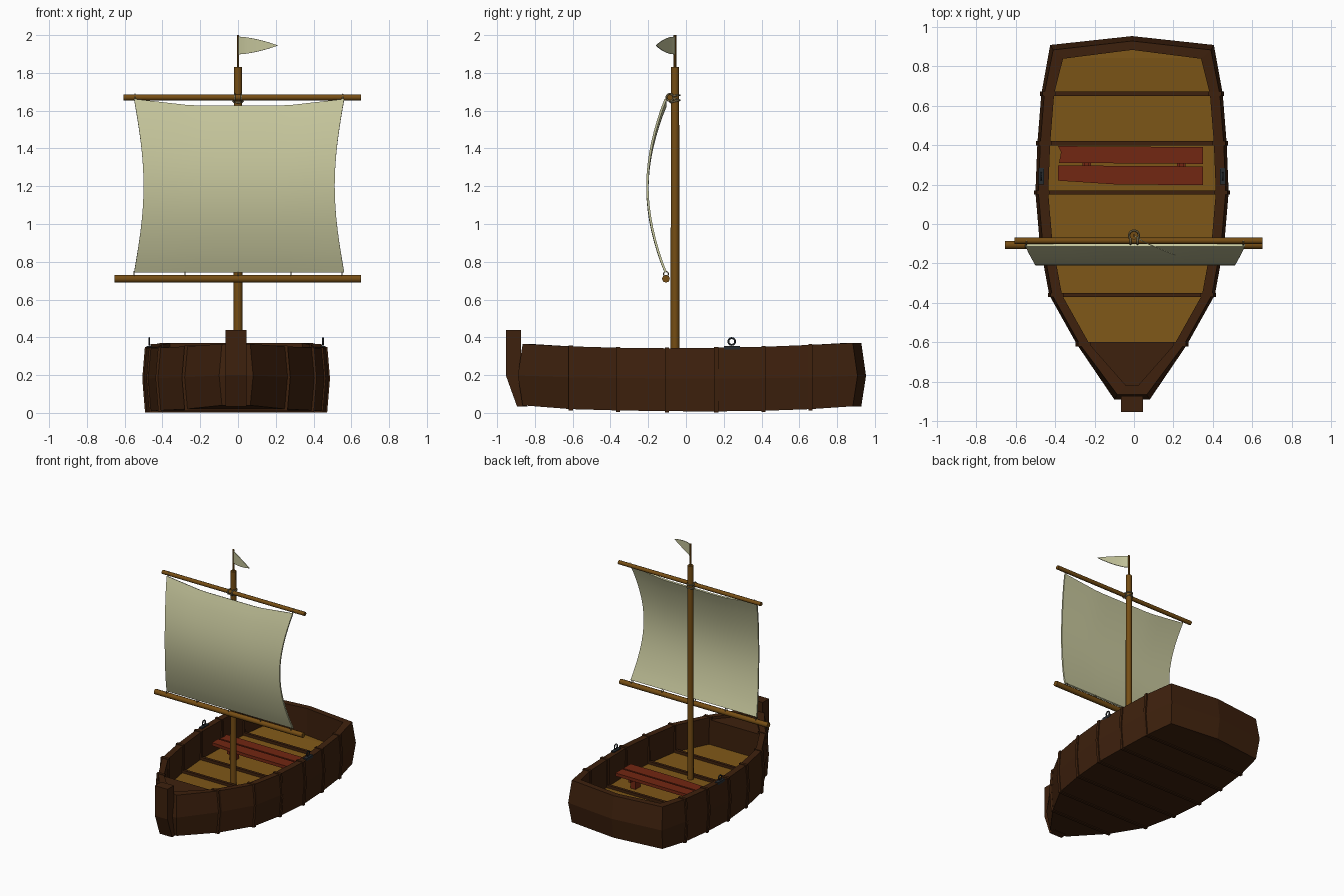
import bpy, bmesh, math
from mathutils import Vector

if "Cube" in bpy.data.objects:
    bpy.data.objects.remove(bpy.data.objects["Cube"])


def mat(name, r, g, b):
    m = bpy.data.materials.new(name)
    m.diffuse_color = (r, g, b, 1)
    m.use_nodes = True
    m.node_tree.nodes["Principled BSDF"].inputs["Base Color"].default_value = m.diffuse_color
    return m


DARK = mat("dark_wood", 0.048, 0.015, 0.004)
GOLD = mat("floor_wood", 0.21, 0.095, 0.009)
POLE = mat("pole_wood", 0.18, 0.075, 0.007)
RED = mat("red_wood", 0.17, 0.020, 0.006)
CLOTH = mat("sail_cloth", 0.56, 0.56, 0.33)
ROPE = mat("rope", 0.20, 0.16, 0.08)
IRON = mat("iron", 0.02, 0.025, 0.03)


def make(name, verts, faces, material, smooth=False):
    me = bpy.data.meshes.new(name)
    me.from_pydata([tuple(v) for v in verts], [], faces)
    bm = bmesh.new()
    bm.from_mesh(me)
    bmesh.ops.recalc_face_normals(bm, faces=bm.faces)
    bm.to_mesh(me)
    bm.free()
    if smooth:
        me.polygons.foreach_set("use_smooth", [True] * len(me.polygons))
    me.materials.append(material)
    ob = bpy.data.objects.new(name, me)
    bpy.context.collection.objects.link(ob)
    return ob


def rod(name, a, b, r, material, sides=8, r2=None):
    a, b = Vector(a), Vector(b)
    bpy.ops.mesh.primitive_cone_add(vertices=sides, radius1=r, radius2=r2 or r,
                                    depth=(b - a).length, location=(a + b) / 2)
    ob = bpy.context.object
    ob.rotation_euler = (b - a).to_track_quat('Z', 'Y').to_euler()
    ob.name = name
    ob.data.materials.append(material)
    bpy.ops.object.shade_smooth_by_angle(angle=math.radians(50))
    return ob


def ring(name, loc, rot, major, minor, material):
    bpy.ops.mesh.primitive_torus_add(location=loc, rotation=rot, major_radius=major, minor_radius=minor,
                                     major_segments=14, minor_segments=6)
    ob = bpy.context.object
    ob.name = name
    ob.data.materials.append(material)
    bpy.ops.object.shade_smooth()


def prism(name, outline, lo, hi, axis, material):
    """Extrude a 2D outline along one axis."""
    n = len(outline)
    put = {'x': lambda p, h: (h, p[0], p[1]),
           'y': lambda p, h: (p[0], h, p[1]),
           'z': lambda p, h: (p[0], p[1], h)}[axis]
    verts = [put(p, h) for h in (lo, hi) for p in outline]
    faces = [list(range(n)), list(range(n, 2 * n))]
    faces += [(i, (i + 1) % n, n + (i + 1) % n, n + i) for i in range(n)]
    return make(name, verts, faces, material)


def box(name, x0, x1, y0, y1, z0, z1, material):
    return prism(name, [(x0, y0), (x1, y0), (x1, y1), (x0, y1)], z0, z1, 'z', material)


# Hull stations from bow to stern: y, half width, keel height, rim height
CX = -0.01
STATIONS = [(-0.89, 0.09, 0.04, 0.365), (-0.61, 0.28, 0.02, 0.352), (-0.36, 0.42, 0.013, 0.345),
            (-0.10, 0.468, 0.009, 0.342), (0.16, 0.49, 0.008, 0.345), (0.41, 0.48, 0.011, 0.35),
            (0.66, 0.46, 0.02, 0.36), (0.908, 0.415, 0.035, 0.37)]


def loop(inset, end, height):
    """Closed plan outline: starboard bow to stern, stern centre, port back to bow."""
    half = []
    for i, (y, w, zb, zt) in enumerate(STATIONS):
        y += end if i == 0 else -end if i == 7 else 0
        half.append((max(w - inset, 0.03), y, height(zb, zt)))
    y, z = half[-1][1:]
    return ([Vector((CX + x, y, z)) for x, y, z in half] + [Vector((CX, y + 0.045, z))]
            + [Vector((CX - x, y, z)) for x, y, z in reversed(half)])


N = 17


def strips(base):
    return [(base + i, base + i + 1, base + N - 2 - i, base + N - 1 - i) for i in range(7)] \
        + [(base + 7, base + 8, base + 9)]


loops = [loop(0.015, 0.025, lambda b, t: b),
         loop(0, 0, lambda b, t: b * 0.5 + 0.178),
         loop(0.015, 0.025, lambda b, t: t),
         loop(0.065, 0.07, lambda b, t: t),
         loop(0.06, 0.065, lambda b, t: b + 0.10)]
faces = strips(0) + strips(4 * N)
for k in range(4):
    faces += [(k * N + i, k * N + (i + 1) % N, (k + 1) * N + (i + 1) % N, (k + 1) * N + i) for i in range(N)]
make("hull", [v for l in loops for v in l], faces, DARK)

# Golden floor boards, one panel per bay
fl = loop(0.062, 0.067, lambda b, t: b + 0.118)
make("floor", fl, strips(0)[1:], GOLD)

# U-shaped frames wrapping the hull at each station
for y, w, zb, zt in STATIONS[1:7]:
    side = [(w - 0.072, zb + 0.14), (w - 0.072, zt + 0.005), (w - 0.007, zt + 0.005),
            (w + 0.007, zb * 0.5 + 0.178), (w - 0.008, zb - 0.007)]
    outline = [(CX + x, z) for x, z in side] + [(CX - x, z) for x, z in reversed(side)]
    prism("frame", outline, y - 0.011, y + 0.011, 'y', DARK)

# Foredeck with bulkhead, and the stem post
prism("foredeck", [(CX - 0.225, -0.60), (CX + 0.225, -0.60), (CX + 0.04, -0.84), (CX - 0.04, -0.84)],
      0.315, 0.335, 'z', DARK)
box("bulkhead", CX - 0.225, CX + 0.225, -0.615, -0.598, 0.10, 0.335, DARK)
prism("stem_post", [(-0.954, 0.44), (-0.954, 0.20), (-0.895, 0.035), (-0.84, 0.035), (-0.873, 0.20),
                    (-0.873, 0.44)], CX - 0.055, CX + 0.055, 'x', DARK)

# Seat: two rough planks on cross beams and legs
prism("seat_back_plank", [(-0.38, 0.31), (0.35, 0.305), (0.35, 0.39), (-0.385, 0.395), (-0.37, 0.365)],
      0.225, 0.25, 'z', RED)
prism("seat_front_plank", [(-0.385, 0.22), (-0.08, 0.20), (0.35, 0.198), (0.35, 0.292), (-0.385, 0.297)],
      0.225, 0.25, 'z', RED)
for x in (-0.24, 0.24):
    box("seat_beam", x - 0.01, x + 0.01, 0.22, 0.37, 0.195, 0.226, RED)
    box("seat_leg", x - 0.022, x + 0.022, 0.265, 0.325, 0.10, 0.20, RED)

# Oarlocks on both rims
for x in (CX - 0.46, CX + 0.46):
    box("oarlock_plate", x - 0.014, x + 0.014, 0.20, 0.285, 0.335, 0.355, IRON)
    ring("oarlock_ring", (x, 0.242, 0.378), (0, math.pi / 2, 0), 0.018, 0.005, IRON)

# Mast, flag pole and yards
MY = -0.058
rod("mast", (0, MY, 0.10), (0, MY, 1.83), 0.0235, POLE, 8, 0.022)
rod("flag_pole", (0, MY, 1.82), (0, MY, 2.0), 0.007, POLE, 6)
rod("upper_yard", (-0.605, -0.085, 1.67), (0.652, -0.085, 1.67), 0.016, POLE)
rod("lower_yard", (-0.655, -0.106, 0.71), (0.652, -0.106, 0.71), 0.021, POLE)

# Rope lashing where the upper yard meets the mast
for z, tilt in ((1.65, 0.25), (1.662, -0.3), (1.68, 0.1)):
    ring("mast_lashing", (0, MY, z), (tilt, 0, 0), 0.026, 0.005, ROPE)
for x in (-0.018, 0.018):
    ring("yard_lashing", (x, -0.085, 1.67), (0, math.pi / 2, 0), 0.019, 0.005, ROPE)

# Sail: bellied sheet with hollow side and top edges
NU, NV = 16, 16
verts = []
for j in range(NV + 1):
    v = j / NV
    bulge = math.sin(math.pi * v) ** 0.9
    for i in range(NU + 1):
        u = 2 * i / NU - 1
        top = 1.625 + 0.035 * max(0, (abs(u) - 0.45) / 0.55)
        z = 0.745 + (top - 0.745) * v
        x = u * (0.556 - 0.05 * math.sin(math.pi * v))
        verts.append((x + 0.006, -0.108 - 0.096 * bulge, z))
quads = [(j * (NU + 1) + i, j * (NU + 1) + i + 1, (j + 1) * (NU + 1) + i + 1, (j + 1) * (NU + 1) + i)
         for j in range(NV) for i in range(NU)]


def thicken(ob, t):
    mod = ob.modifiers.new("thickness", 'SOLIDIFY')
    mod.thickness = t
    mod.offset = 0
    bpy.ops.object.select_all(action='DESELECT')
    ob.select_set(True)
    bpy.context.view_layer.objects.active = ob
    bpy.ops.object.modifier_apply(modifier=mod.name)
    bpy.ops.object.shade_smooth_by_angle(angle=math.radians(40))


thicken(make("sail", verts, quads, CLOTH), 0.012)

# Ties between sail and yards
for x in (-0.55, -0.28, 0, 0.28, 0.55):
    ring("lower_tie", (x, -0.106, 0.735), (0, math.pi / 2, 0), 0.013, 0.003, ROPE)
for x in (-0.545, 0.555):
    rod("upper_tie", (x, -0.112, 1.65), (x, -0.087, 1.688), 0.004, ROPE, 6)

# Pennant tapering and leaning forward
verts = []
for i in range(9):
    t = i / 8
    h = 0.046 * (1 - t ** 1.6) + 0.001
    y = MY - 0.10 * t ** 0.8
    verts += [(0.21 * t, y, 1.945 - h), (0.21 * t, y, 1.945 + h)]
thicken(make("flag", verts, [(2 * i, 2 * i + 2, 2 * i + 3, 2 * i + 1) for i in range(8)], CLOTH), 0.005)
